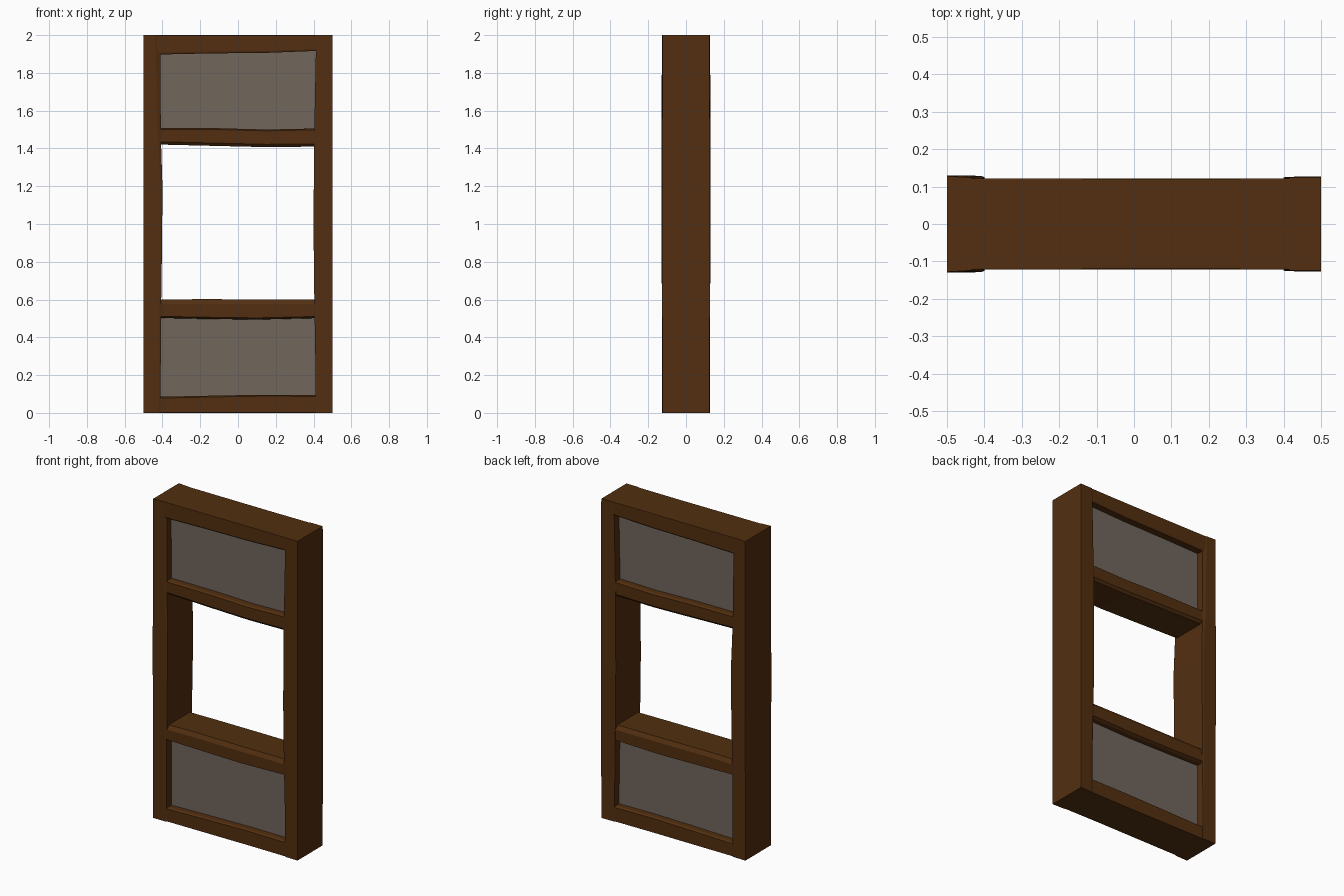
import bpy, bmesh

if "Cube" in bpy.data.objects:
    bpy.data.objects.remove(bpy.data.objects["Cube"])


def material(name, rgb):
    m = bpy.data.materials.new(name)
    m.diffuse_color = (*rgb, 1)
    m.use_nodes = True
    m.node_tree.nodes["Principled BSDF"].inputs["Base Color"].default_value = m.diffuse_color
    return m


wood = material("dark wood", (0.085, 0.028, 0.005))
plaster = material("grey plaster", (0.165, 0.132, 0.108))


def loft(name, rings, mat):
    """Skin a row of matching cross-sections into a closed beam."""
    bm = bmesh.new()
    loops = [[bm.verts.new(p) for p in ring] for ring in rings]
    n = len(loops[0])
    for a, b in zip(loops, loops[1:]):
        for i in range(n):
            j = (i + 1) % n
            bm.faces.new((a[i], a[j], b[j], b[i]))
    bm.faces.new(loops[0])
    bm.faces.new(loops[-1])
    bmesh.ops.recalc_face_normals(bm, faces=bm.faces)
    me = bpy.data.meshes.new(name)
    bm.to_mesh(me)
    bm.free()
    me.materials.append(mat)
    ob = bpy.data.objects.new(name, me)
    bpy.context.collection.objects.link(ob)


def rail(name, stations, top_cut=0.0, low_cut=0.0, cut_depth=0.012):
    """Hewn horizontal beam; stations are (x, bottom z, top z, half depth)."""
    rings = []
    for x, lo, hi, h in stations:
        d = h - cut_depth
        side = [(d, lo), (h, lo + low_cut + 0.001),
                (h, hi - top_cut - 0.001), (d, hi)]
        rings.append([(x, y, z) for y, z in side] +
                     [(x, -y, z) for y, z in reversed(side)])
    loft(name, rings, wood)


def post(name, side, stations):
    """Upright beam; stations are (z, inner x, half depth, inner bevel)."""
    rings = []
    for z, inner, h, c in stations:
        pts = [(0.5, -h), (0.5, h), (inner + c, h - c * 0.15),
               (inner, h - c * 0.5), (inner, -h + c * 0.5),
               (inner + c, -h + c * 0.15)]
        rings.append([(side * x, y, z) for x, y in pts])
    loft(name, rings, wood)


# Uneven posts
post("left_post", -1, [(0, .41, .126, .008), (.5, .408, .127, .008),
                       (.9, .402, .130, .008), (1.2, .400, .130, .010),
                       (1.45, .408, .129, .016), (2, .412, .128, .025)])
post("right_post", 1, [(0, .412, .125, .008), (.25, .41, .125, .010),
                       (.6, .404, .126, .006), (.95, .400, .127, .006),
                       (1.4, .402, .126, .006), (2, .414, .125, .005)])

# Horizontal rails, slightly warped along their length
rail("bottom_rail", [(-.43, 0, .085, .121), (-.1, 0, .092, .120),
                     (.15, 0, .096, .119), (.43, 0, .094, .121)], 0.006)
rail("window_sill", [(-.43, .503, .600, .120), (-.2, .498, .602, .119),
                     (.1, .494, .601, .121), (.43, .502, .600, .120)],
     0.024, 0.008, 0.016)
rail("window_head", [(-.43, 1.421, 1.508, .120), (-.1, 1.413, 1.507, .122),
                     (.15, 1.407, 1.500, .122), (.43, 1.410, 1.506, .120)],
     0.006, 0.014, 0.014)
rail("top_rail", [(-.43, 1.897, 2, .122), (-.15, 1.903, 2, .121),
                  (.15, 1.906, 2, .120), (.43, 1.917, 2, .122)], 0.0, 0.008, 0.004)

# Recessed infill panels
for name, lo, hi in (("lower_panel", .06, .53), ("upper_panel", 1.47, 1.95)):
    loft(name, [[(x, -.075, lo), (x, .075, lo), (x, .075, hi), (x, -.075, hi)]
                for x in (-.43, .43)], plaster)
